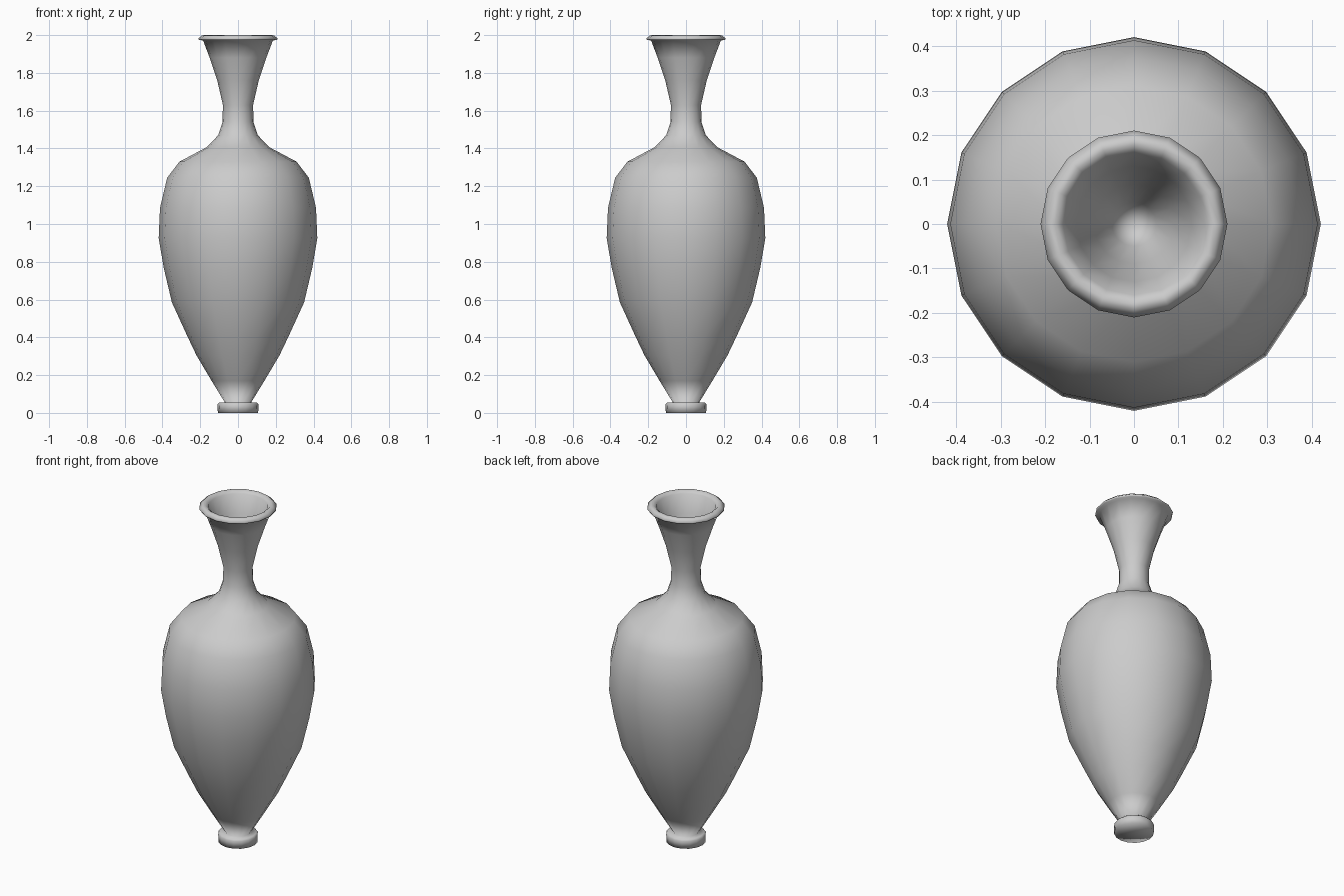
import bpy, bmesh
from math import cos, sin, tau

cube = bpy.data.objects.get("Cube")
if cube:
    bpy.data.objects.remove(cube)

SIDES = 16

clay = bpy.data.materials.new("grey_clay")
clay.use_nodes = True
colour = (0.6, 0.6, 0.6, 1)
clay.diffuse_color = colour
clay.node_tree.nodes["Principled BSDF"].inputs["Base Color"].default_value = colour


def lathe(name, profile):
    """Spin (radius, height) points about z; a zero radius makes a pole."""
    bm = bmesh.new()
    rings = []
    for r, z in profile:
        count = SIDES if r > 0 else 1
        rings.append([bm.verts.new((r * cos(tau * i / SIDES), r * sin(tau * i / SIDES), z))
                      for i in range(count)])
    for a, b in zip(rings, rings[1:]):
        for i in range(SIDES):
            j = (i + 1) % SIDES
            corners = [a[i % len(a)], a[j % len(a)], b[j % len(b)], b[i % len(b)]]
            bm.faces.new(list(dict.fromkeys(corners)))
    for face in bm.faces:
        face.smooth = True
    mesh = bpy.data.meshes.new(name)
    bm.to_mesh(mesh)
    bm.free()
    mesh.materials.append(clay)
    obj = bpy.data.objects.new(name, mesh)
    bpy.context.collection.objects.link(obj)
    return obj


# Round foot
foot = [(0, 0), (0.107, 0), (0.108, 0.045), (0.1, 0.055), (0.07, 0.056)]

# Tapering belly and shoulder
body = [(0.14, 0.17), (0.22, 0.305), (0.27, 0.41), (0.35, 0.585), (0.393, 0.767),
        (0.42, 0.925), (0.413, 1.085), (0.375, 1.245), (0.31, 1.33), (0.165, 1.407)]

# Slender neck flaring to the mouth
neck = [(0.105, 1.47), (0.082, 1.54), (0.08, 1.63), (0.11, 1.76), (0.15, 1.88), (0.185, 1.972)]

# Rolled lip
lip = [(0.206, 1.974), (0.21, 1.982), (0.192, 1.998), (0.178, 2.0), (0.16, 1.985)]

# Funnel-shaped inside of the neck
inside = [(0.13, 1.88), (0.09, 1.76), (0.05, 1.63), (0, 1.56)]

lathe("vase", foot + body + neck + lip + inside)
